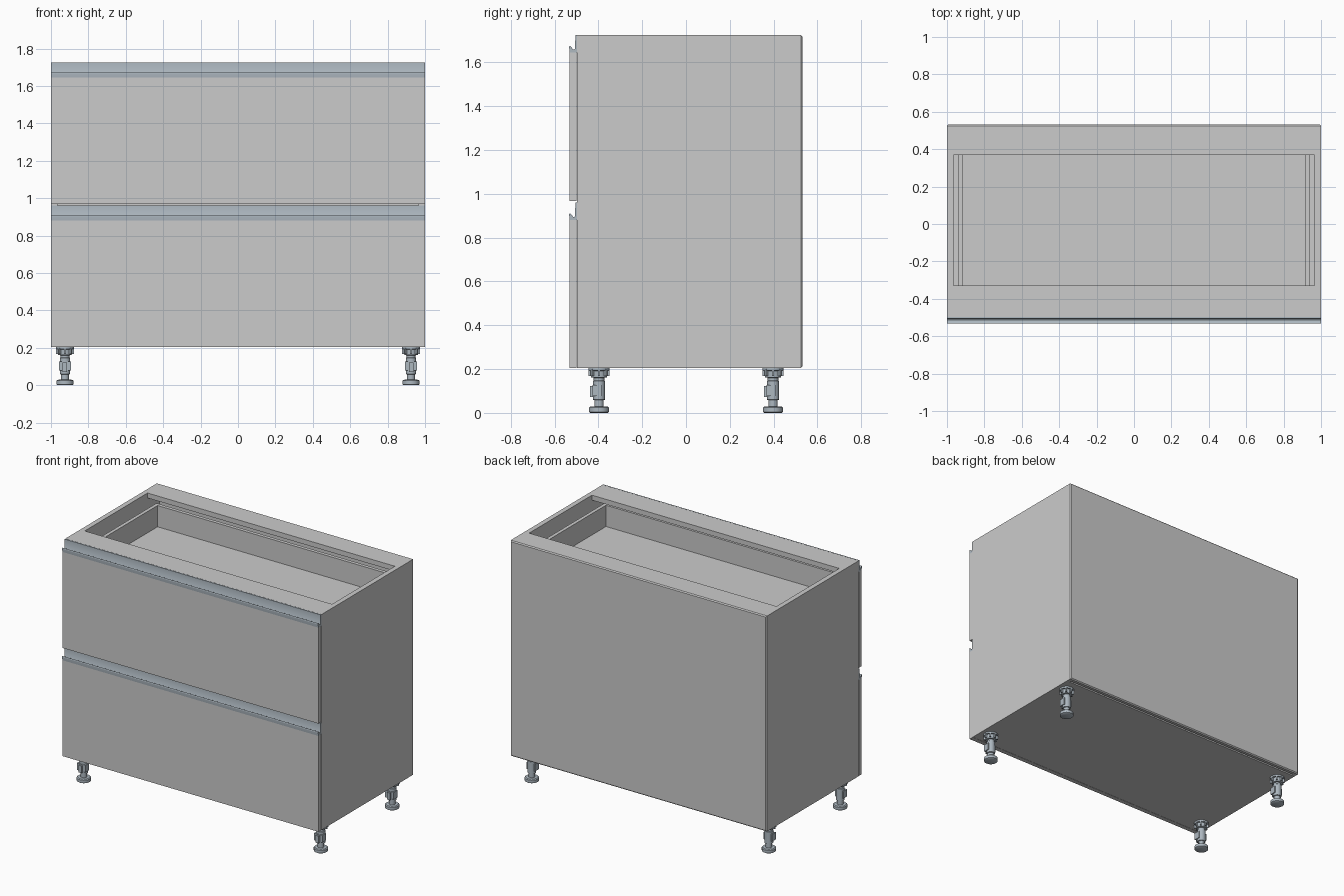
import bpy, bmesh, math

if "Cube" in bpy.data.objects:
    bpy.data.objects.remove(bpy.data.objects["Cube"])

steel = bpy.data.materials.new("blue_grey_metal")
steel.diffuse_color = (0.42, 0.48, 0.53, 1)
steel.use_nodes = True
steel.node_tree.nodes["Principled BSDF"].inputs["Base Color"].default_value = steel.diffuse_color


def finish(name, bm, mat=None):
    bmesh.ops.recalc_face_normals(bm, faces=bm.faces)
    me = bpy.data.meshes.new(name)
    bm.to_mesh(me)
    bm.free()
    ob = bpy.data.objects.new(name, me)
    bpy.context.collection.objects.link(ob)
    if mat:
        me.materials.append(mat)
    return ob


def add_box(bm, x0, x1, y0, y1, z0, z1):
    vs = bmesh.ops.create_cube(bm, size=1)["verts"]
    for v in vs:
        v.co = (x0 if v.co.x < 0 else x1,
                y0 if v.co.y < 0 else y1,
                z0 if v.co.z < 0 else z1)
    return vs


def box(name, *dims, mat=None):
    bm = bmesh.new()
    add_box(bm, *dims)
    return finish(name, bm, mat)


def extrude_x(name, profile, half, mat=None):
    """Extrude a (y, z) profile across the cabinet width."""
    bm = bmesh.new()
    face = bm.faces.new([bm.verts.new((-half, y, z)) for y, z in profile])
    new = bmesh.ops.extrude_face_region(bm, geom=[face])["geom"]
    verts = [g for g in new if isinstance(g, bmesh.types.BMVert)]
    bmesh.ops.translate(bm, vec=(2 * half, 0, 0), verts=verts)
    return finish(name, bm, mat)


def smooth(ob):
    bpy.ops.object.select_all(action='DESELECT')
    ob.select_set(True)
    bpy.context.view_layer.objects.active = ob
    bpy.ops.object.shade_smooth_by_angle(angle=math.radians(35))


def cut(ob, *dims):
    cutter = box("cutter", *dims)
    cutter.hide_render = True
    mod = ob.modifiers.new("cut", 'BOOLEAN')
    mod.operation, mod.solver, mod.object = 'DIFFERENCE', 'EXACT', cutter
    bpy.context.view_layer.objects.active = ob
    bpy.ops.object.modifier_apply(modifier=mod.name)
    bpy.data.objects.remove(cutter)


BASE, TOP, FRONT, BACK = 0.205, 1.725, -0.497, 0.531

# Carcass: hollow shell with open front, top opening and back-panel slot
bm = bmesh.new()
add_box(bm, -1, 1, FRONT, BACK, BASE, TOP)
back_edges = [e for e in bm.edges if all(v.co.y > 0 for v in e.verts)]
bmesh.ops.bevel(bm, geom=back_edges, offset=0.007, segments=1, affect='EDGES')
carcass = finish("carcass", bm)
cut(carcass, -0.965, 0.965, -0.6, 0.505, 0.24, 1.69)
cut(carcass, -0.965, 0.965, -0.33, 0.37, 1.6, 1.8)
cut(carcass, -0.975, 0.975, 0.49, 0.503, 0.1, 0.225)

# Drawers: front panel, hooked grip profile, box and runners
for label, z0, z1, floor, rim in (("lower", BASE, 0.961, 0.32, 0.80),
                                  ("upper", 0.968, TOP, 1.485, 1.635)):
    box(label + "_drawer_front", -0.999, 0.999, -0.531, -0.499, z0, z1 - 0.08)
    lip = [(-0.498, 0), (-0.505, 0), (-0.506, -0.062), (-0.509, -0.067),
           (-0.514, -0.067), (-0.527, -0.052), (-0.531, -0.050),
           (-0.533, -0.053), (-0.533, -0.060), (-0.531, -0.080), (-0.498, -0.080)]
    grip = extrude_x(label + "_grip_rail", [(y, z1 + z) for y, z in lip], 0.999, steel)
    smooth(grip)
    tray = box(label + "_drawer_box", -0.94, 0.94, -0.44, 0.435, floor - 0.02, rim)
    cut(tray, -0.915, 0.915, -0.415, 0.41, floor, rim + 0.1)
    for side, s in (("left", -1), ("right", 1)):
        xa, xb = sorted((s * 0.938, s * 0.966))
        box(f"{label}_{side}_runner", xa, xb, -0.44, 0.435, floor, floor + 0.04)

# Adjustable legs: turned column, ribbed socket, clip and foot
COLUMN = [(0, 0), (0.040, 0), (0.046, 0.004), (0.046, 0.024), (0.040, 0.029),
          (0.021, 0.030), (0.021, 0.058), (0.028, 0.060), (0.028, 0.145),
          (0.024, 0.148), (0.024, 0.160), (0.036, 0.162), (0.038, 0.192),
          (0.049, 0.193), (0.049, 0.206), (0, 0.206)]


def make_leg(name, cx, cy):
    bm = bmesh.new()
    vs = [bm.verts.new((r, 0, z)) for r, z in COLUMN]
    es = [bm.edges.new(p) for p in zip(vs, vs[1:])]
    bmesh.ops.spin(bm, geom=vs + es, cent=(0, 0, 0), axis=(0, 0, 1),
                   angle=2 * math.tau / 2, steps=24, use_duplicate=False)
    bmesh.ops.remove_doubles(bm, verts=bm.verts, dist=1e-4)
    # socket ribs
    for i in range(8):
        rib = add_box(bm, 0.02, 0.049, -0.005, 0.005, 0.168, 0.2)
        a = i * math.tau / 8
        for v in rib:
            x, y = v.co.x, v.co.y
            v.co.x = x * math.cos(a) - y * math.sin(a)
            v.co.y = x * math.sin(a) + y * math.cos(a)
    # plinth clip on the front of the column
    add_box(bm, -0.033, 0.033, -0.030, 0.012, 0.078, 0.128)
    add_box(bm, -0.012, 0.012, -0.042, -0.028, 0.072, 0.122)
    bmesh.ops.translate(bm, vec=(cx, cy, 0), verts=bm.verts)
    smooth(finish(name, bm, steel))


for side, x in (("left", -0.925), ("right", 0.925)):
    for end, y in (("front", -0.397), ("back", 0.397)):
        make_leg(f"{end}_{side}_leg", x, y)
